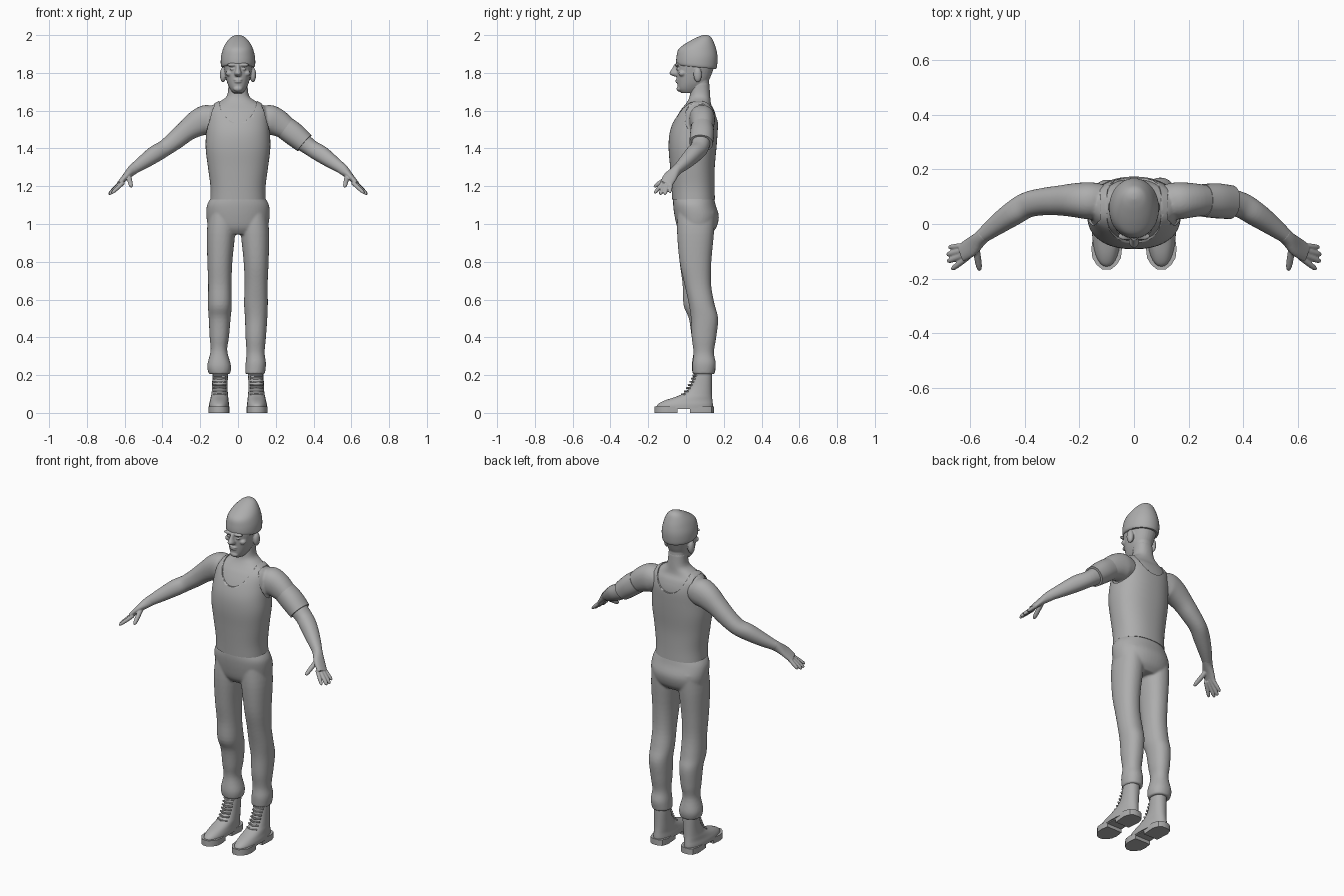
import bpy, bmesh, math
from mathutils import Vector, Matrix

grey = bpy.data.materials.new("plain_grey")
grey.diffuse_color = (0.42, 0.42, 0.42, 1)


def smooth_path(secs, steps):
    """Catmull-Rom interpolation through section tuples."""
    out = []
    for i in range(len(secs) - 1):
        p = [secs[max(i - 1, 0)], secs[i], secs[i + 1], secs[min(i + 2, len(secs) - 1)]]
        for k in range(steps):
            t = k / steps
            out.append([0.5 * (2 * b + (c - a) * t + (2 * a - 5 * b + 4 * c - d) * t * t
                               + (3 * b - a - 3 * c + d) * t ** 3) for a, b, c, d in zip(*p)])
    out.append(list(secs[-1]))
    return out


def loft(bm, secs, n=32, power=2.2, flat=False, side=(0, 1, 0), steps=4):
    """Skin rings (x, y, z, radius along side, radius across) into a closed tube."""
    secs = smooth_path(secs, steps)
    rings = []
    for i, s in enumerate(secs):
        c = Vector(s[:3])
        t = Vector(secs[min(i + 1, len(secs) - 1)][:3]) - Vector(secs[max(i - 1, 0)][:3])
        t = Vector((0, 0, 1)) if flat else t.normalized()
        u = Vector(side)
        u = (u - t * u.dot(t)).normalized()
        v = t.cross(u)
        ring = []
        for k in range(n):
            a = 2 * math.pi * k / n
            ca, sa = math.cos(a), math.sin(a)
            pu = math.copysign(abs(ca) ** (2 / power), ca) * max(s[3], 0.001)
            pv = math.copysign(abs(sa) ** (2 / power), sa) * max(s[4], 0.001)
            ring.append(bm.verts.new(c + u * pu + v * pv))
        rings.append(ring)
    for a, b in zip(rings, rings[1:]):
        for k in range(n):
            bm.faces.new((a[k], a[(k + 1) % n], b[(k + 1) % n], b[k]))
    bm.faces.new(rings[0])
    bm.faces.new(rings[-1])


def stack(bm, rows, s=1, grow=0.0, **kw):
    """Horizontal sections: (z, centre x, half width, front y, back y)."""
    loft(bm, [(s * x, (f + b) / 2, z, (b - f) / 2 + grow, w + grow) for z, x, w, f, b in rows],
         flat=True, **kw)


def ball(bm, pos, size):
    bmesh.ops.create_uvsphere(bm, u_segments=20, v_segments=12, radius=1,
                              matrix=Matrix.Translation(pos) @ Matrix.Diagonal((*size, 1)))


def finish(bm, name, voxel=0, relax=0, angle=40):
    bmesh.ops.recalc_face_normals(bm, faces=bm.faces[:])
    me = bpy.data.meshes.new(name)
    bm.to_mesh(me)
    bm.free()
    ob = bpy.data.objects.new(name, me)
    bpy.context.collection.objects.link(ob)
    me.materials.append(grey)
    bpy.ops.object.select_all(action='DESELECT')
    ob.select_set(True)
    bpy.context.view_layer.objects.active = ob
    bpy.ops.object.shade_smooth_by_angle(angle=math.radians(angle))
    if voxel:
        m = ob.modifiers.new("blend", 'REMESH')
        m.mode, m.voxel_size, m.use_smooth_shade = 'VOXEL', voxel, True
        m = ob.modifiers.new("relax", 'SMOOTH')
        m.factor, m.iterations = 0.5, relax
    return ob


def prism(bm, pts, z0, z1):
    f = bm.faces.new([bm.verts.new((x, y, z0)) for x, y in pts])
    r = bmesh.ops.extrude_face_region(bm, geom=[f])
    for v in r["geom"]:
        if isinstance(v, bmesh.types.BMVert):
            v.co.z = z1


# Torso, neck and arms blended into one skin
TORSO = [(1.13, 0, .139, -.066, .146), (1.2, 0, .139, -.07, .144), (1.3, 0, .152, -.077, .145),
         (1.4, 0, .164, -.085, .154), (1.48, 0, .162, -.08, .16), (1.55, 0, .158, -.057, .162),
         (1.6, 0, .154, -.03, .15), (1.628, 0, .135, -.008, .135), (1.65, 0, .095, .008, .13),
         (1.68, 0, .058, .02, .128), (1.75, 0, .05, .025, .123)]
ARM = [(.11, .085, 1.555, .06, .06), (.16, .085, 1.553, .068, .078), (.21, .087, 1.535, .063, .072),
       (.27, .086, 1.495, .055, .057), (.33, .082, 1.445, .05, .05), (.39, .07, 1.4, .047, .044),
       (.44, .04, 1.37, .045, .045), (.50, -.002, 1.328, .037, .037), (.562, -.05, 1.285, .025, .026)]
bm = bmesh.new()
stack(bm, TORSO, n=48, power=2.3)
for s in (-1, 1):
    loft(bm, [(s * a[0], *a[1:]) for a in ARM])
finish(bm, "torso_and_arms", 0.006, 4)

# Sleeveless shirt, cut by neckline and armhole cutters
bm = bmesh.new()
stack(bm, TORSO[:-2], grow=.007, n=64, power=2.3)
shirt = finish(bm, "shirt")


def cutter(name, pos, radii, depth, axis):
    bm = bmesh.new()
    bmesh.ops.create_cone(bm, cap_ends=True, segments=40, radius1=1, radius2=1, depth=1,
                          matrix=Matrix.Translation(pos) @ Matrix.Rotation(math.pi / 2, 4, axis)
                          @ Matrix.Diagonal((*radii, depth, 1)))
    ob = finish(bm, name)
    ob.hide_render = True
    ob.hide_set(True)
    ob.display_type = 'WIRE'
    m = shirt.modifiers.new(name, 'BOOLEAN')
    m.operation, m.object = 'DIFFERENCE', ob


cutter("neckline_cutter", (0, .03, 1.66), (.1, .125), 1, 'X')
for s in (-1, 1):
    cutter("armhole_cutter", (s * .21, .07, 1.56), (.095, .075), .17, 'Y')

# Head with nose, brow, lips, cheeks and ears
bm = bmesh.new()
stack(bm, [(1.693, 0, .025, -.025, .05), (1.715, 0, .042, -.042, .08), (1.75, 0, .058, -.047, .115),
           (1.80, 0, .07, -.05, .138), (1.85, 0, .077, -.05, .152), (1.9, 0, .07, -.035, .14)])
stack(bm, [(1.782, 0, .014, -.068, -.02), (1.797, 0, .02, -.088, -.02),
           (1.82, 0, .013, -.076, -.02), (1.848, 0, .01, -.06, -.02)], n=16)
stack(bm, [(1.66, 0, .052, .025, .127), (1.72, 0, .05, .025, .124), (1.8, 0, .05, .03, .12)])
ball(bm, (0, -.043, 1.763), (.024, .013, .006))
ball(bm, (0, -.043, 1.752), (.02, .013, .006))
ball(bm, (0, -.036, 1.716), (.024, .014, .015))
for s in (-1, 1):
    ball(bm, (s * .03, -.045, 1.842), (.03, .014, .009))
    ball(bm, (s * .046, -.02, 1.797), (.02, .02, .016))
    ball(bm, (s * .03, -.043, 1.82), (.013, .009, .006))
    ball(bm, (s * .079, .062, 1.79), (.017, .022, .04))
finish(bm, "head", 0.004, 3)

# Knitted cap, rising to the back
bm = bmesh.new()
stack(bm, [(1.832, 0, .086, -.046, .158), (1.845, 0, .091, -.052, .164), (1.885, 0, .09, -.05, .167),
           (1.925, 0, .08, -.04, .16), (1.955, 0, .066, -.003, .15), (1.982, 0, .045, .045, .138),
           (1.995, 0, .026, .075, .125), (2.0, 0, .01, .09, .112)], n=40, power=2.05)
for v in bm.verts:
    if v.co.z < 1.9:
        v.co.z -= .1 * (v.co.y - .04) * (1.9 - v.co.z) / .068
finish(bm, "cap", angle=60)

# Armband on one upper arm
bm = bmesh.new()
loft(bm, [(.252, .086, 1.508, .06, .062), (.30, .085, 1.472, .064, .062),
          (.352, .08, 1.428, .062, .056)], n=32)
finish(bm, "armband")

# Hands
FINGERS = [((.608, -.078, 1.23), (.678, -.085, 1.166), .010),
           ((.612, -.093, 1.224), (.684, -.112, 1.157), .011),
           ((.612, -.108, 1.22), (.682, -.137, 1.157), .011),
           ((.606, -.12, 1.22), (.667, -.166, 1.164), .010),
           ((.58, -.075, 1.26), (.565, -.169, 1.197), .012)]
for s, tag in ((-1, "right"), (1, "left")):
    bm = bmesh.new()
    loft(bm, [(s * x, y, z, a, b) for x, y, z, a, b in
              [(.545, -.037, 1.297, .027, .029), (.565, -.055, 1.28, .027, .026),
               (.595, -.083, 1.25, .036, .018), (.63, -.105, 1.212, .034, .013)]],
         side=(-.2 * s, 1, .2))
    for p, q, r in FINGERS:
        p, q = Vector(p), Vector(q)
        loft(bm, [(s * c.x, c.y, c.z, k * r, k * r) for c, k in
                  [(p, 1.05), (p.lerp(q, .5), 1.05), (p.lerp(q, .85), .9), (q, .5)]], n=14)
    finish(bm, tag + "_hand", 0.0035, 2)

# Trousers: pelvis and two slightly different legs blended together
THIGH = [(1.06, .082, .072, -.045, .155), (.95, .09, .075, -.047, .148), (.8, .096, .066, -.034, .134)]
LEFT = THIGH + [(.68, .096, .061, -.008, .133), (.58, .095, .063, .014, .15), (.5, .096, .059, .026, .17),
                (.4, .094, .054, .03, .16), (.32, .093, .048, .04, .148), (.26, .094, .054, .034, .158),
                (.205, .09, .052, .036, .15)]
RIGHT = THIGH + [(.68, .096, .062, -.018, .13), (.57, .096, .063, -.013, .145), (.5, .097, .058, .015, .162),
                 (.4, .099, .051, .03, .156), (.33, .101, .044, .04, .145), (.25, .1, .063, .03, .158),
                 (.205, .098, .056, .036, .15)]
bm = bmesh.new()
stack(bm, [(1.14, 0, .142, -.068, .148), (1.1, 0, .164, -.068, .157), (1.04, 0, .167, -.06, .174),
           (.98, 0, .155, -.045, .16), (.945, 0, .12, -.02, .13)], n=48)
stack(bm, LEFT, 1)
stack(bm, RIGHT, -1)
finish(bm, "trousers", 0.006, 5)

# Laced boots with treaded soles
FORE = [(-.045, .05), (-.09, .056), (-.125, .052), (-.15, .036), (-.166, .016)]
HEEL = [(.02, .046), (.10, .052), (.135, .04), (.147, .02)]


def outline(cx, half):
    return [(cx - w, y) for y, w in half] + [(cx + w, y) for y, w in reversed(half)]


for s, tag in ((-1, "right"), (1, "left")):
    cx = s * .1
    bm = bmesh.new()
    stack(bm, [(.025, .1, .054, -.158, .142), (.045, .1, .053, -.15, .142), (.065, .099, .049, -.115, .14),
               (.085, .098, .046, -.055, .138), (.105, .097, .043, -.012, .137),
               (.14, .096, .041, .02, .137), (.19, .095, .041, .038, .138), (.225, .095, .04, .045, .138)], s)
    finish(bm, tag + "_boot", angle=50)
    bm = bmesh.new()
    prism(bm, outline(cx, FORE), 0, .022)
    prism(bm, outline(cx, HEEL), 0, .022)
    prism(bm, outline(cx, FORE[::-1] + HEEL), .02, .035)
    finish(bm, tag + "_sole")
    # Rows of lacing up the instep
    bm = bmesh.new()
    for i in range(7):
        t = i / 6
        y, z = -.022 + .06 * t ** .75, .098 + .1 * t
        loft(bm, [(s * .097 + dx, y + abs(dx) * .5, z, .005, .005)
                  for dx in (-.032, -.016, 0, .016, .032)], n=8, steps=2)
    finish(bm, tag + "_laces")
